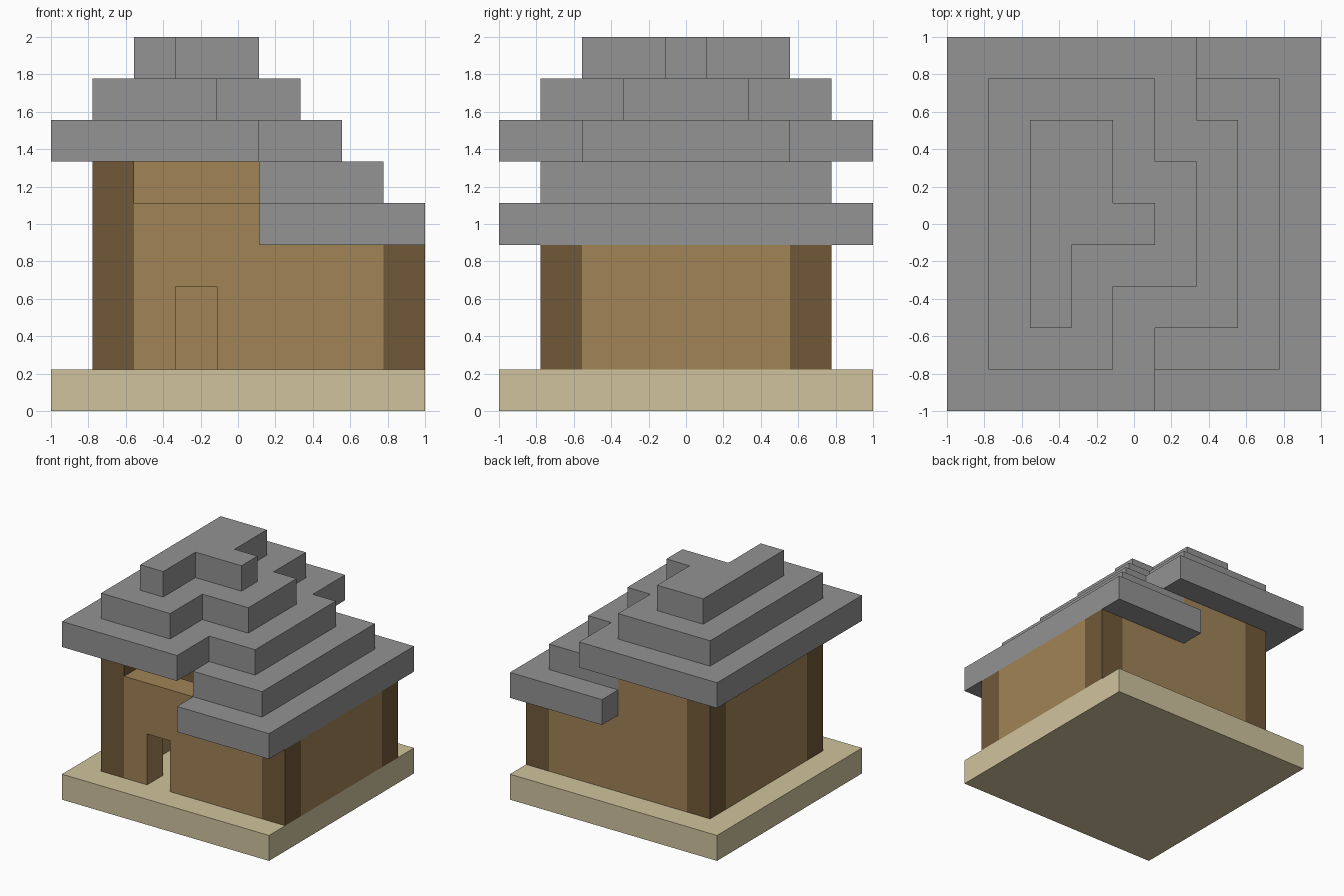
import bpy
import bmesh

cube = bpy.data.objects.get("Cube")
if cube:
    bpy.data.objects.remove(cube, do_unlink=True)

UNIT = 2 / 9  # one building block


def material(name, rgb):
    color = [(c / 255 / 12.92 if c < 11 else ((c / 255 + 0.055) / 1.055) ** 2.4) for c in rgb] + [1]
    mat = bpy.data.materials.new(name)
    mat.use_nodes = True
    mat.diffuse_color = color
    mat.node_tree.nodes["Principled BSDF"].inputs["Base Color"].default_value = color
    return mat


STONE = material("grey stone", (147, 147, 147))
SAND = material("pale sand", (208, 196, 157))
PLANK = material("plank brown", (161, 131, 86))
LOG = material("dark log", (113, 89, 57))


def prism(name, mat, outline, start, end, axis="z"):
    """Extrude an outline in block units along z (outline x, y) or y (outline x, z)."""
    def place(u, v, w):
        x, y, z = (u, v, w) if axis == "z" else (u, w, v)
        return (x * UNIT - 1, y * UNIT - 1, z * UNIT)

    bm = bmesh.new()
    low = [bm.verts.new(place(u, v, start)) for u, v in outline]
    high = [bm.verts.new(place(u, v, end)) for u, v in outline]
    bm.faces.new(low)
    bm.faces.new(high)
    for i in range(len(low)):
        j = (i + 1) % len(low)
        bm.faces.new((low[i], low[j], high[j], high[i]))
    bmesh.ops.recalc_face_normals(bm, faces=bm.faces)
    mesh = bpy.data.meshes.new(name)
    bm.to_mesh(mesh)
    bm.free()
    mesh.materials.append(mat)
    obj = bpy.data.objects.new(name, mesh)
    bpy.context.collection.objects.link(obj)
    return obj


def rect(x0, x1, y0, y1):
    return [(x0, y0), (x1, y0), (x1, y1), (x0, y1)]


# Ground slab
prism("ground_slab", SAND, rect(0, 9, 0, 9), 0, 1)

# Corner logs: tall on the right, short under the low eave
for side, x, top in (("right", 1, 6), ("left", 8, 4)):
    for end, y in (("front", 1), ("back", 7)):
        prism(f"{end}_{side}_post", LOG, rect(x, x + 1, y, y + 1), 1, top)

# Plank walls: the front has a doorway and an open slot under the roof
front = [(2, 1), (3, 1), (3, 3), (4, 3), (4, 1), (8, 1), (8, 4), (5, 4), (5, 5), (2, 5)]
back = [(2, 1), (8, 1), (8, 4), (5, 4), (5, 6), (2, 6)]
prism("front_wall", PLANK, front, 1, 2, "y")
prism("back_wall", PLANK, back, 7, 8, "y")
prism("right_wall", PLANK, rect(1, 2, 2, 7), 1, 6)
prism("left_wall", PLANK, rect(8, 9, 2, 7), 1, 4)

# Stepped roof, from the low eave up to the ridge
tiers = {
    "eave": rect(5, 9, 0, 9),
    "lower": rect(5, 8, 1, 8),
    "wide": [(0, 0), (5, 0), (5, 2), (7, 2), (7, 7), (6, 7), (6, 9), (0, 9)],
    "upper": [(1, 1), (4, 1), (4, 3), (6, 3), (6, 6), (5, 6), (5, 8), (1, 8)],
    "ridge": [(2, 2), (3, 2), (3, 4), (5, 4), (5, 5), (4, 5), (4, 7), (2, 7)],
}
for level, (name, outline) in enumerate(tiers.items(), start=4):
    prism(f"{name}_roof_tier", STONE, outline, level, level + 1)
